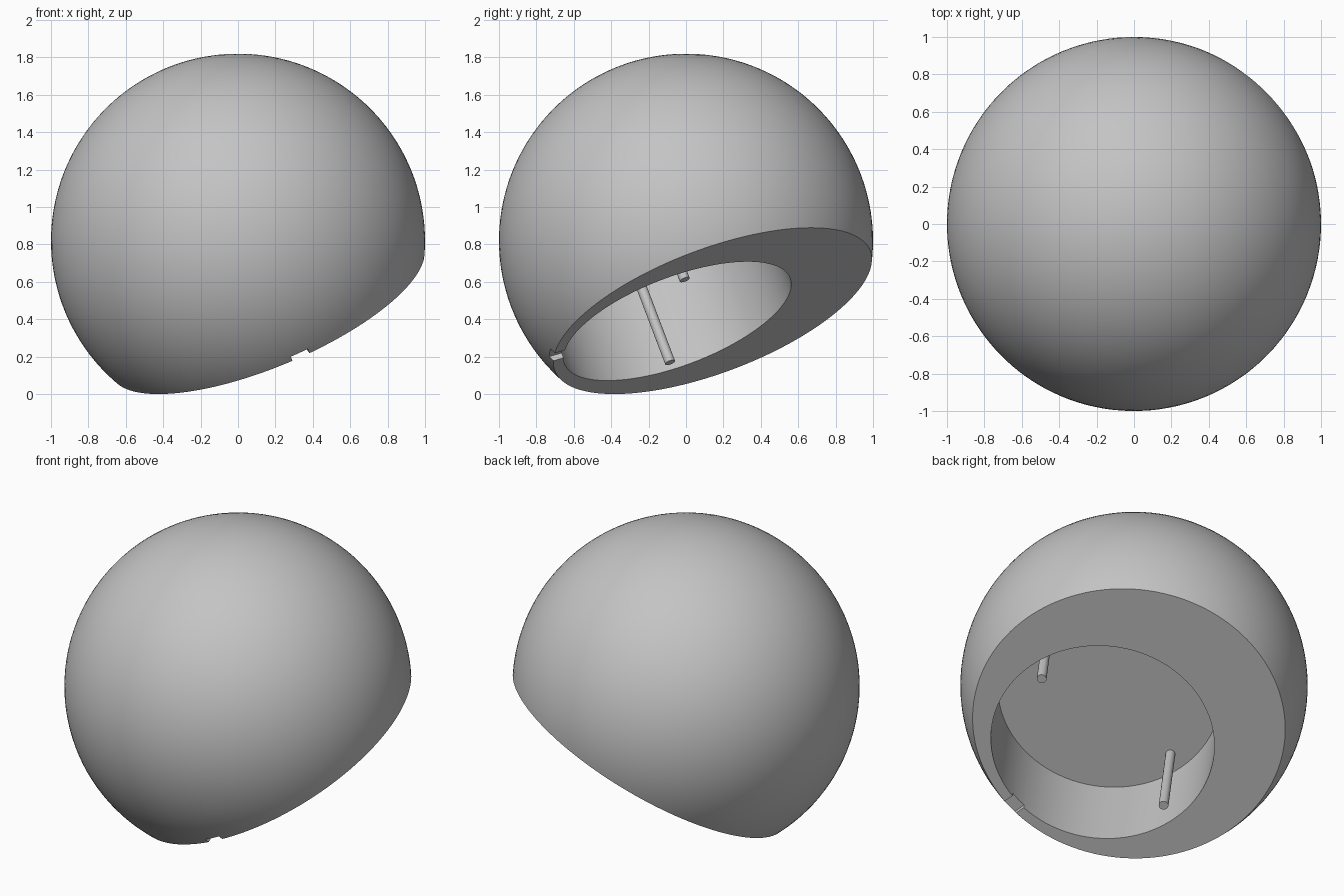
import bpy, bmesh, math
from mathutils import Matrix, Vector

old = bpy.data.objects.get("Cube")
if old:
    bpy.data.objects.remove(old, do_unlink=True)

RADIUS = 1.0
CUT = 0.431            # distance from ball centre to the sliced face
POCKET_R, POCKET_DEPTH, OFFSET = 0.645, 0.58, 0.2
PIN_R, PIN_SPREAD = 0.028, 0.54

# Tilted frame: z runs into the ball from the slice, y towards the thin wall
normal = Vector((0.366, 0.33, -0.87)).normalized()
w = -normal
u = Vector((0.2, -0.95, -0.276))
u = (u - w * u.dot(w)).normalized()
v = u.cross(w)
frame = Matrix.Translation((0, 0, 0.82)) @ Matrix((v, u, w)).transposed().to_4x4()

grey = bpy.data.materials.new("plain grey")
grey.use_nodes = True
grey.diffuse_color = (0.55, 0.55, 0.55, 1)
grey.node_tree.nodes["Principled BSDF"].inputs["Base Color"].default_value = grey.diffuse_color


def make(name, bm):
    """Turn a bmesh into a grey object placed in the tilted frame."""
    bmesh.ops.recalc_face_normals(bm, faces=bm.faces)
    mesh = bpy.data.meshes.new(name)
    bm.to_mesh(mesh)
    bm.free()
    mesh.transform(frame)
    mesh.materials.append(grey)
    obj = bpy.data.objects.new(name, mesh)
    bpy.context.collection.objects.link(obj)
    return obj


def cylinder(name, x, y, z0, z1, r, sides):
    bm = bmesh.new()
    bmesh.ops.create_cone(bm, cap_ends=True, segments=sides, radius1=r, radius2=r, depth=z1 - z0,
                          matrix=Matrix.Translation((x, y, (z0 + z1) / 2)))
    return make(name, bm)


def box(name, lo, hi):
    lo, hi = Vector(lo), Vector(hi)
    bm = bmesh.new()
    bmesh.ops.create_cube(bm, size=1, matrix=Matrix.Translation((lo + hi) / 2)
                          @ Matrix.Diagonal((hi - lo).to_4d()))
    return make(name, bm)


def smooth(obj):
    bpy.ops.object.select_all(action='DESELECT')
    obj.select_set(True)
    bpy.context.view_layer.objects.active = obj
    bpy.ops.object.shade_smooth_by_angle(angle=math.radians(30))


# Ball with a flat slice
bm = bmesh.new()
bmesh.ops.create_uvsphere(bm, u_segments=128, v_segments=64, radius=RADIUS)
bmesh.ops.bisect_plane(bm, geom=bm.verts[:] + bm.edges[:] + bm.faces[:],
                       plane_co=(0, 0, -CUT), plane_no=(0, 0, -1), clear_outer=True)
bmesh.ops.holes_fill(bm, edges=[e for e in bm.edges if e.is_boundary], sides=0)
ball = make("ball_shell", bm)

# Round pocket and the small notch through its thin wall
cutters = [
    cylinder("pocket_cutter", 0, OFFSET, -CUT - 0.2, -CUT + POCKET_DEPTH, POCKET_R, 96),
    box("notch_cutter", (-0.05, OFFSET + POCKET_R - 0.06, -CUT - 0.1), (0.05, 1.1, -CUT + 0.03)),
]
for cutter in cutters:
    cutter.hide_render = True
    mod = ball.modifiers.new(cutter.name, 'BOOLEAN')
    mod.operation = 'DIFFERENCE'
    mod.solver = 'EXACT'
    mod.object = cutter
bpy.context.view_layer.update()
carved = bpy.data.meshes.new_from_object(ball.evaluated_get(bpy.context.evaluated_depsgraph_get()))
ball.modifiers.clear()
ball.data = carved
for cutter in cutters:
    bpy.data.objects.remove(cutter, do_unlink=True)
smooth(ball)

# Two pins standing on the pocket floor
for side, name in ((-1, "pin_a"), (1, "pin_b")):
    smooth(cylinder(name, side * PIN_SPREAD, OFFSET, -CUT, -CUT + POCKET_DEPTH + 0.01, PIN_R, 24))
